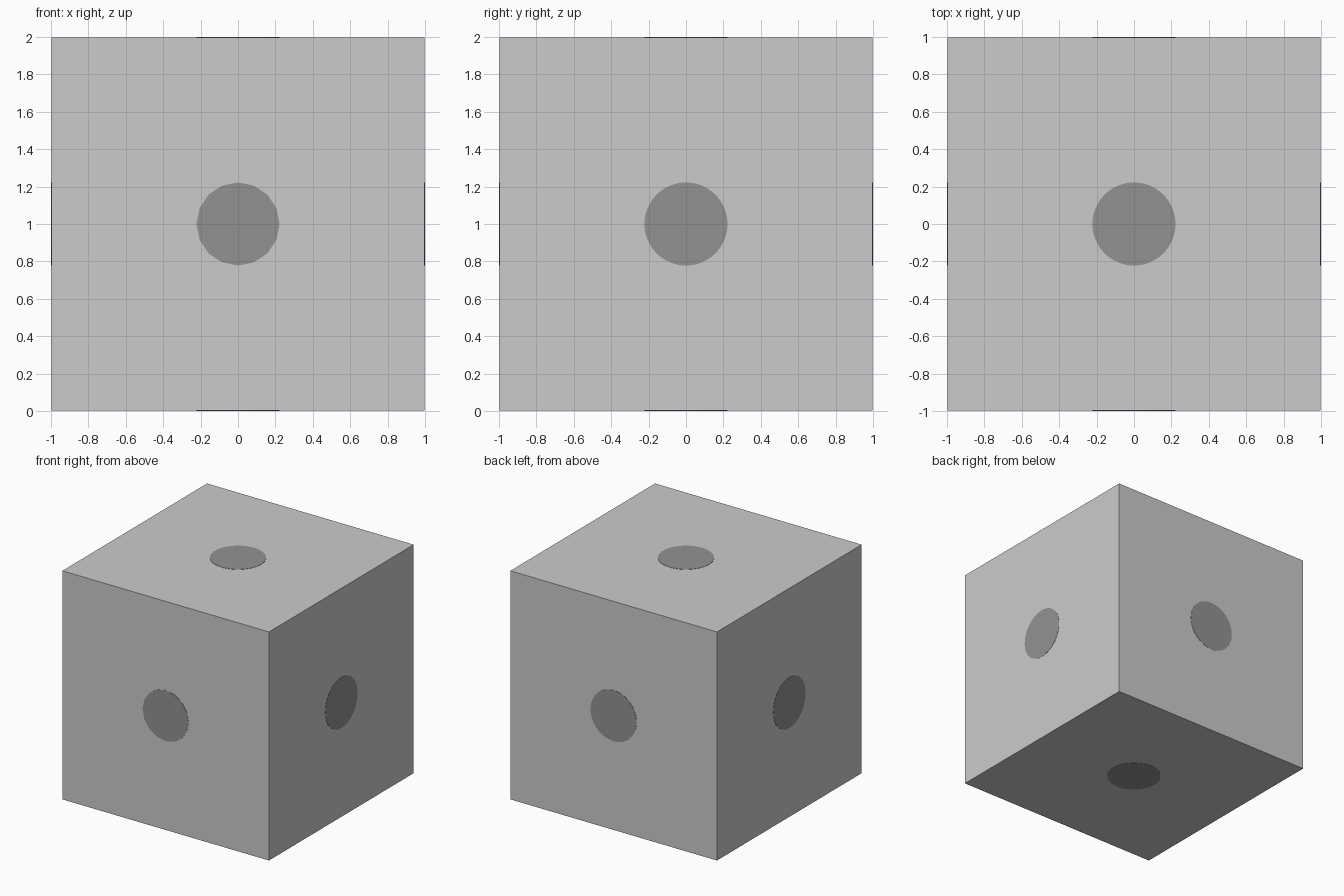
import bpy
from math import pi

if "Cube" in bpy.data.objects:
    bpy.data.objects.remove(bpy.data.objects["Cube"])

LIFT = 0.002   # how far each spot stands proud of the cube
RADIUS = 0.222

dark = bpy.data.materials.new("dark_spot")
dark.diffuse_color = (0.29, 0.29, 0.29, 1)
dark.use_nodes = True
dark.node_tree.nodes["Principled BSDF"].inputs["Base Color"].default_value = dark.diffuse_color

# Cube body
bpy.ops.mesh.primitive_cube_add(size=2 - 2 * LIFT, location=(0, 0, 1))
bpy.context.object.name = "cube_body"


def spot(name, direction, rotation, sides=64):
    """Thin round spot lying on one face of the cube."""
    d = 1 - LIFT / 2
    x, y, z = (c * d for c in direction)
    bpy.ops.mesh.primitive_cylinder_add(vertices=sides, radius=RADIUS, depth=LIFT,
                                        location=(x, y, z + 1), rotation=rotation)
    ob = bpy.context.object
    ob.name = name
    ob.data.materials.append(dark)


# One spot per face; the front one has fewer sides
spot("front_spot", (0, -1, 0), (pi / 2, 0, 0), 16)
spot("back_spot", (0, 1, 0), (-pi / 2, 0, 0))
spot("right_spot", (1, 0, 0), (0, pi / 2, 0))
spot("left_spot", (-1, 0, 0), (0, -pi / 2, 0))
spot("top_spot", (0, 0, 1), (0, 0, 0))
spot("bottom_spot", (0, 0, -1), (pi, 0, 0))
